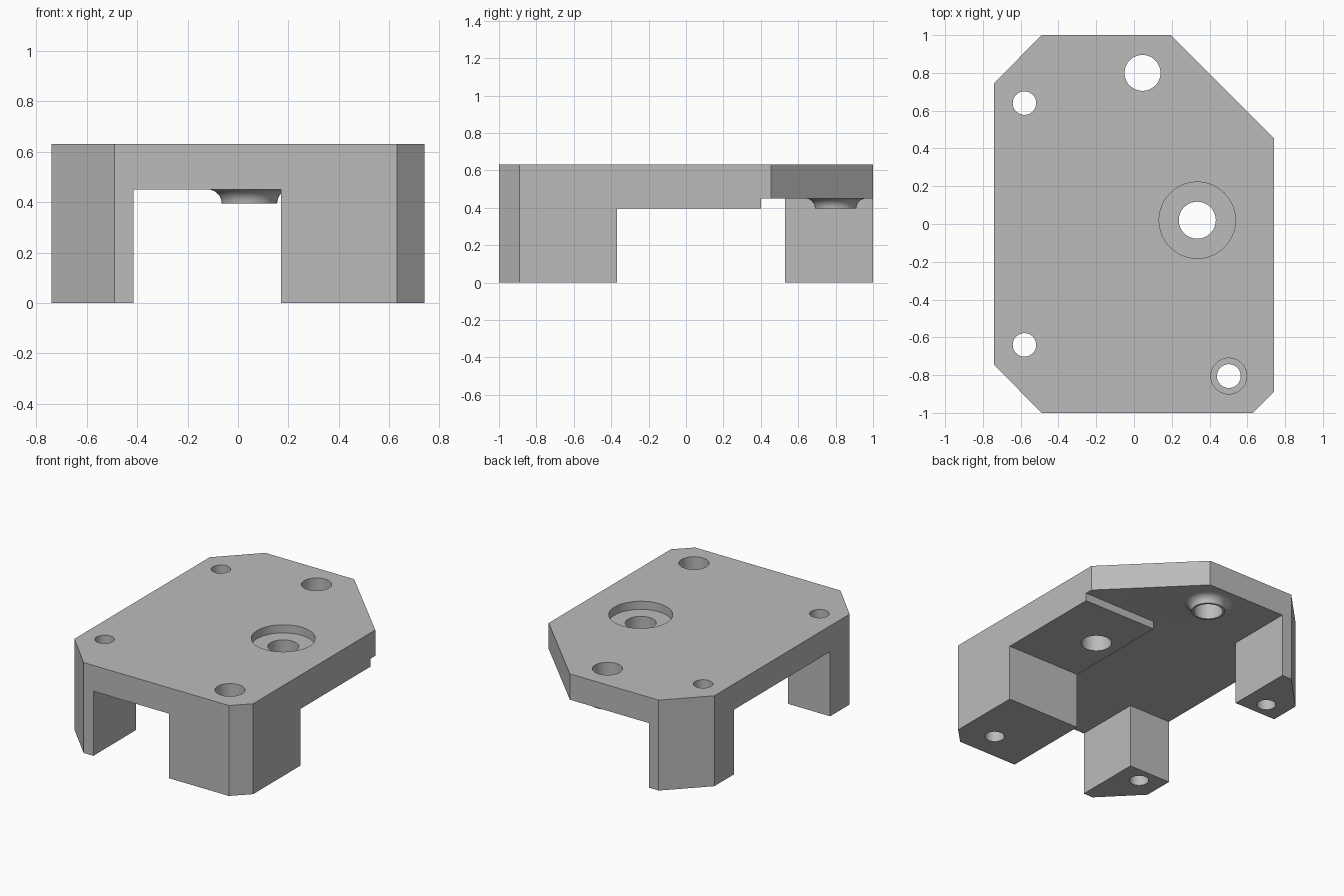
import bpy
import math

cube = bpy.data.objects.get("Cube")
if cube:
    bpy.data.objects.remove(cube, do_unlink=True)

grey = bpy.data.materials.new("plain grey")
grey.use_nodes = True
COLOUR = (0.5, 0.5, 0.5, 1)
grey.diffuse_color = COLOUR
grey.node_tree.nodes["Principled BSDF"].inputs["Base Color"].default_value = COLOUR


def make(name, verts, faces):
    mesh = bpy.data.meshes.new(name)
    mesh.from_pydata(verts, [], faces)
    mesh.materials.append(grey)
    obj = bpy.data.objects.new(name, mesh)
    bpy.context.collection.objects.link(obj)
    return obj


def loft(name, rings):
    """Closed solid through equal-sized counter-clockwise rings, bottom to top."""
    n = len(rings[0])
    verts = [v for ring in rings for v in ring]
    faces = [list(range(n))[::-1], list(range(len(verts) - n, len(verts)))]
    for r in range(len(rings) - 1):
        for i in range(n):
            a, b = r * n + i, r * n + (i + 1) % n
            faces.append((a, b, b + n, a + n))
    return make(name, verts, faces)


def prism(name, outline, z0, z1):
    return loft(name, [[(x, y, z) for x, y in outline] for z in (z0, z1)])


def lathe(name, x, y, profile, sides=64):
    angles = [math.tau * i / sides for i in range(sides)]
    return loft(name, [[(x + r * math.cos(a), y + r * math.sin(a), z) for a in angles]
                       for r, z in profile])


def combine(body, tool, operation):
    bpy.ops.object.select_all(action='DESELECT')
    body.select_set(True)
    bpy.context.view_layer.objects.active = body
    mod = body.modifiers.new(operation, 'BOOLEAN')
    mod.operation, mod.solver, mod.object = operation, 'EXACT', tool
    bpy.ops.object.modifier_apply(modifier=mod.name)
    bpy.data.objects.remove(tool, do_unlink=True)


TOP, UNDERSIDE, PAD = 0.63, 0.45, 0.395
BELOW, ABOVE = -0.1, 0.8

# Chamfered block, full height
bracket = prism("mounting_bracket", [
    (-0.74, -0.745), (-0.49, -1), (0.63, -1), (0.74, -0.89),
    (0.74, 0.455), (0.195, 1), (-0.49, 1), (-0.74, 0.745)], 0, TOP)

# Pocket under the plate, leaving the three legs and the pad
pocket = prism("pocket_cutter", [
    (-0.415, -1.1), (0.17, -1.1), (0.17, 0.4), (0.9, 0.4), (0.9, 1.1),
    (-0.415, 1.1), (-0.415, 0.53), (-0.9, 0.53), (-0.9, -0.53), (-0.415, -0.53)],
    BELOW, UNDERSIDE)
combine(bracket, pocket, 'DIFFERENCE')

# Relief below the pad behind the wide leg
relief = prism("relief_cutter", [(0.1, -0.37), (0.9, -0.37), (0.9, 0.5), (0.1, 0.5)],
               BELOW, PAD)
combine(bracket, relief, 'DIFFERENCE')

# Filleted boss under the plate
BOSS_X, BOSS_Y, FILLET = 0.045, 0.8, UNDERSIDE - PAD
fillet = [(0.165 - FILLET * math.cos(t), PAD + FILLET * math.sin(t))
          for t in (math.pi / 2 * i / 8 for i in range(9))]
boss = lathe("boss", BOSS_X, BOSS_Y, fillet + [(0.165, 0.52)])
combine(bracket, boss, 'UNION')

# Through holes: x, y, radius
for x, y, r in [(-0.58, 0.64, 0.062), (-0.58, -0.64, 0.062), (BOSS_X, BOSS_Y, 0.095)]:
    combine(bracket, lathe("hole_cutter", x, y, [(r, BELOW), (r, ABOVE)]), 'DIFFERENCE')

# Counterbored holes: x, y, hole radius, bore radius, bore floor
for x, y, r, bore, floor in [(0.335, 0.02, 0.098, 0.202, 0.573),
                             (0.502, -0.805, 0.063, 0.095, 0.3)]:
    profile = [(r, BELOW), (r, floor), (bore, floor), (bore, ABOVE)]
    combine(bracket, lathe("bore_cutter", x, y, profile), 'DIFFERENCE')

# Smooth round walls, crisp edges
bpy.ops.object.select_all(action='DESELECT')
bracket.select_set(True)
bpy.context.view_layer.objects.active = bracket
bpy.ops.object.shade_smooth_by_angle(angle=math.radians(30))
